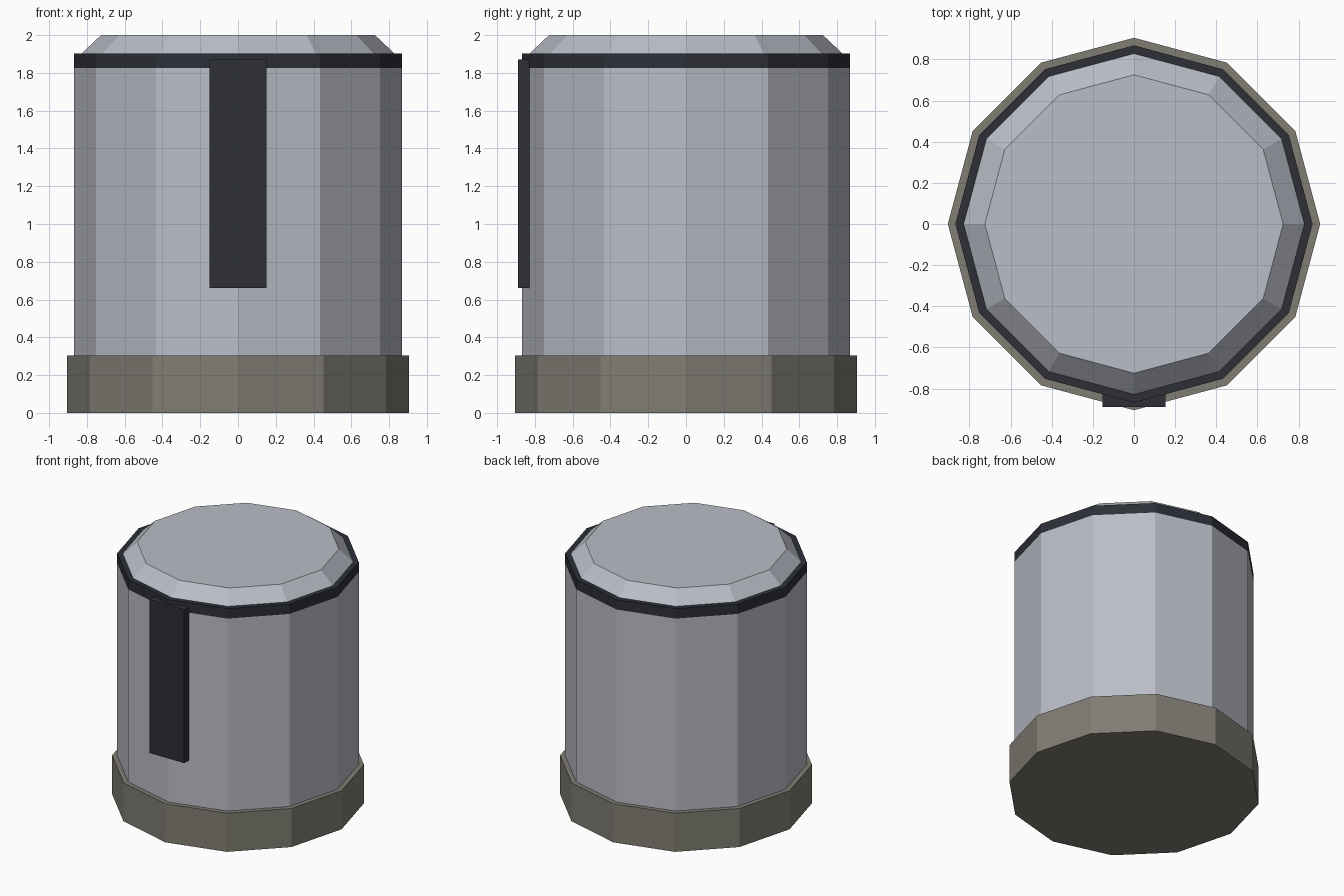
import bpy, bmesh, math

if "Cube" in bpy.data.objects:
    bpy.data.objects.remove(bpy.data.objects["Cube"])

SIDES = 12


def material(name, rgb):
    m = bpy.data.materials.new(name)
    m.diffuse_color = (*rgb, 1)
    m.use_nodes = True
    m.node_tree.nodes["Principled BSDF"].inputs["Base Color"].default_value = m.diffuse_color
    return m


def finish(name, bm, mat):
    bmesh.ops.recalc_face_normals(bm, faces=bm.faces)
    mesh = bpy.data.meshes.new(name)
    bm.to_mesh(mesh)
    bm.free()
    mesh.materials.append(mat)
    ob = bpy.data.objects.new(name, mesh)
    bpy.context.collection.objects.link(ob)
    return ob


def turned(name, profile, mat):
    """Stack of 12-sided rings from (radius, z) pairs, capped at both ends."""
    bm = bmesh.new()
    rings = [[bm.verts.new((r * math.cos(math.tau * i / SIDES),
                            r * math.sin(math.tau * i / SIDES), z))
              for i in range(SIDES)] for r, z in profile]
    for low, high in zip(rings, rings[1:]):
        for i in range(SIDES):
            j = (i + 1) % SIDES
            bm.faces.new((low[i], low[j], high[j], high[i]))
    bm.faces.new(rings[0])
    bm.faces.new(rings[-1])
    return finish(name, bm, mat)


def box(name, lo, hi, mat):
    bm = bmesh.new()
    bmesh.ops.create_cube(bm, size=1)
    for v in bm.verts:
        v.co = [a + (c + 0.5) * (b - a) for a, b, c in zip(lo, hi, v.co)]
    return finish(name, bm, mat)


metal = material("pale_metal", (0.49, 0.51, 0.57))
stone = material("warm_grey", (0.215, 0.205, 0.17))
dark = material("dark_trim", (0.026, 0.029, 0.039))

# Foot, drum, trim ring and chamfered lid
turned("base", [(0.905, 0), (0.905, 0.305)], stone)
turned("body", [(0.868, 0.305), (0.868, 1.825)], metal)
turned("rim_band", [(0.868, 1.825), (0.868, 1.903)], dark)
turned("lid", [(0.828, 1.903), (0.725, 2.0)], metal)

# Vertical strip on the front
box("front_strip", (-0.152, -0.889, 0.66), (0.152, -0.827, 1.872), dark)
